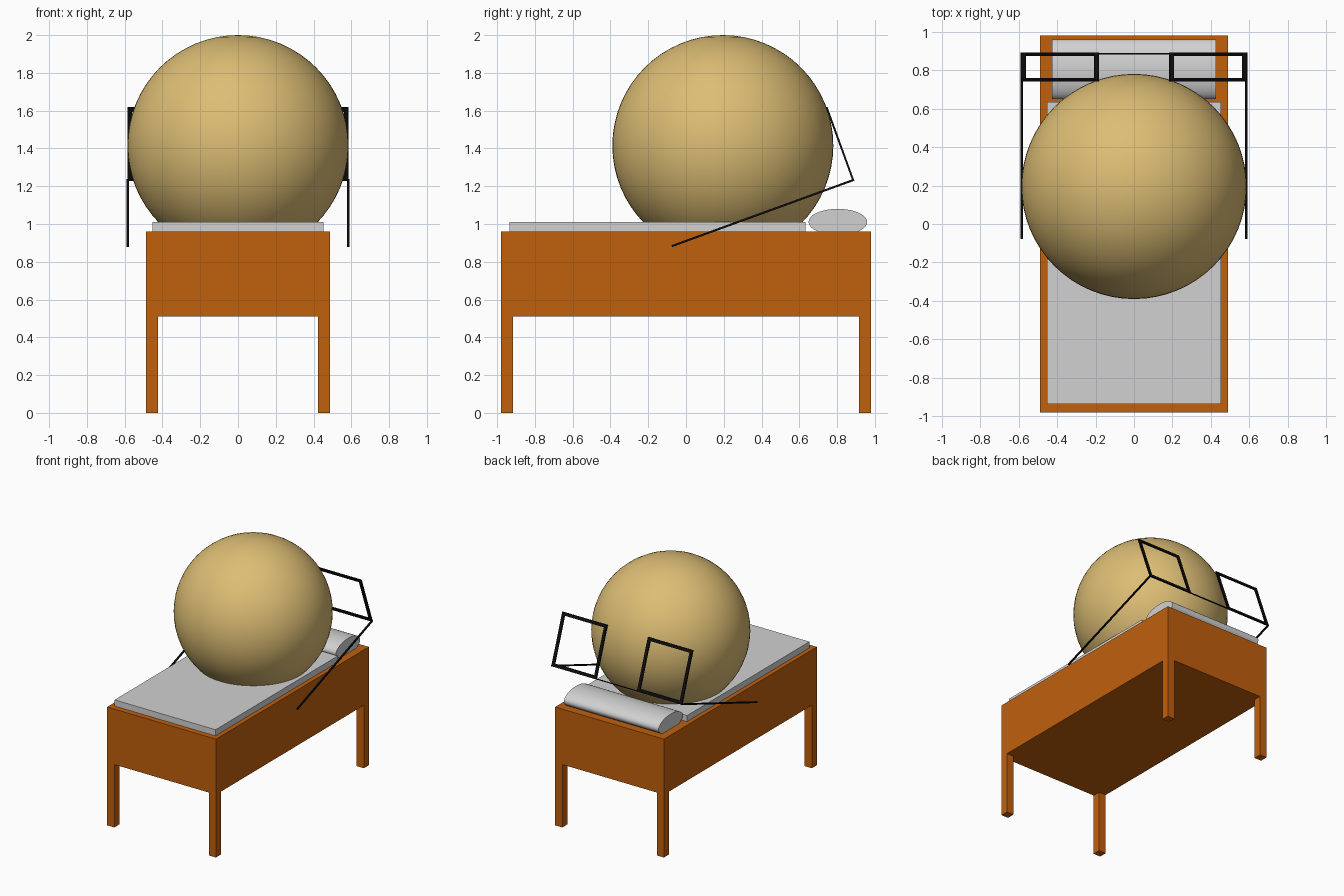
import bpy, bmesh, math
from mathutils import Matrix, Vector

if "Cube" in bpy.data.objects:
    bpy.data.objects.remove(bpy.data.objects["Cube"])


def material(name, rgb):
    m = bpy.data.materials.new(name)
    m.diffuse_color = (*rgb, 1)
    m.use_nodes = True
    m.node_tree.nodes["Principled BSDF"].inputs["Base Color"].default_value = m.diffuse_color
    return m


ORANGE = material("orange wood", (0.53, 0.117, 0.004))
GREY = material("light grey cloth", (0.64, 0.64, 0.64))
TAN = material("tan", (0.72, 0.51, 0.175))
BLACK = material("black", (0.004, 0.004, 0.004))


def finish(name, bm, mat, smooth=None):
    bmesh.ops.recalc_face_normals(bm, faces=bm.faces)
    me = bpy.data.meshes.new(name)
    bm.to_mesh(me)
    bm.free()
    me.materials.append(mat)
    ob = bpy.data.objects.new(name, me)
    bpy.context.collection.objects.link(ob)
    if smooth:
        bpy.context.view_layer.objects.active = ob
        ob.select_set(True)
        bpy.ops.object.shade_smooth_by_angle(angle=math.radians(smooth))
        ob.select_set(False)
    return ob


def add_box(bm, lo, hi, m=Matrix()):
    lo, hi = Vector(lo), Vector(hi)
    t = Matrix.Translation((lo + hi) / 2) @ Matrix.Diagonal((*(hi - lo), 1))
    bmesh.ops.create_cube(bm, size=1, matrix=m @ t)


def box(name, lo, hi, mat, m=Matrix()):
    bm = bmesh.new()
    add_box(bm, lo, hi, m)
    return finish(name, bm, mat)


# Bed base and four corner legs
box("bed_base", (-0.488, -0.98, 0.51), (0.488, 0.98, 0.96), ORANGE)
for sx, side in ((-1, "left"), (1, "right")):
    for sy, end in ((-1, "front"), (1, "back")):
        xs = sorted((sx * 0.488, sx * 0.424))
        ys = sorted((sy * 0.98, sy * 0.916))
        box(f"{end}_{side}_leg", (xs[0], ys[0], 0), (xs[1], ys[1], 0.51), ORANGE)

# Mattress and bolster pillow
box("mattress", (-0.453, -0.935, 0.96), (0.453, 0.633, 1.01), GREY)
bm = bmesh.new()
bmesh.ops.create_cone(
    bm, cap_ends=True, segments=48, radius1=1, radius2=1, depth=0.85,
    matrix=Matrix.Translation((0, 0.804, 1.011))
    @ Matrix.Diagonal((1, 0.155, 0.069, 1)) @ Matrix.Rotation(math.pi / 2, 4, 'Y'))
finish("pillow", bm, GREY, 40)

# Big ball resting in the mattress
bm = bmesh.new()
bmesh.ops.create_uvsphere(bm, u_segments=64, v_segments=32, radius=0.585,
                          matrix=Matrix.Translation((0, 0.195, 1.415)))
finish("ball", bm, TAN, 40)

# Glasses: local y runs through the lenses, local z up the lenses, tilted 20 degrees
TILT = Matrix.Translation((0, 0.886, 1.229)) @ Matrix.Rotation(math.radians(20), 4, 'X')
T, W, H = 0.005, 0.025, 0.414
for s, side in ((-1, "left"), (1, "right")):
    x0, x1 = sorted((s * 0.182, s * 0.586))
    bm = bmesh.new()
    # outer and inner square loops on both sides, bridged into one frame
    rings = []
    for y in (-T, T):
        for i in (0, W):
            rings.append([bm.verts.new(TILT @ Vector(p)) for p in (
                (x0 + i, y, i), (x1 - i, y, i), (x1 - i, y, H - i), (x0 + i, y, H - i))])
    for a, b in ((0, 1), (1, 3), (3, 2), (2, 0)):
        for k in range(4):
            n = (k + 1) % 4
            bm.faces.new((rings[a][k], rings[a][n], rings[b][n], rings[b][k]))
    finish(f"{side}_lens_frame", bm, BLACK)
    c = s * 0.583
    box(f"{side}_temple", (c - 0.006, -1.022, -0.002), (c + 0.006, T, 0.009), BLACK, TILT)
box("glasses_bridge", (-0.182, -0.004, 0), (0.182, 0.004, 0.007), BLACK, TILT)
